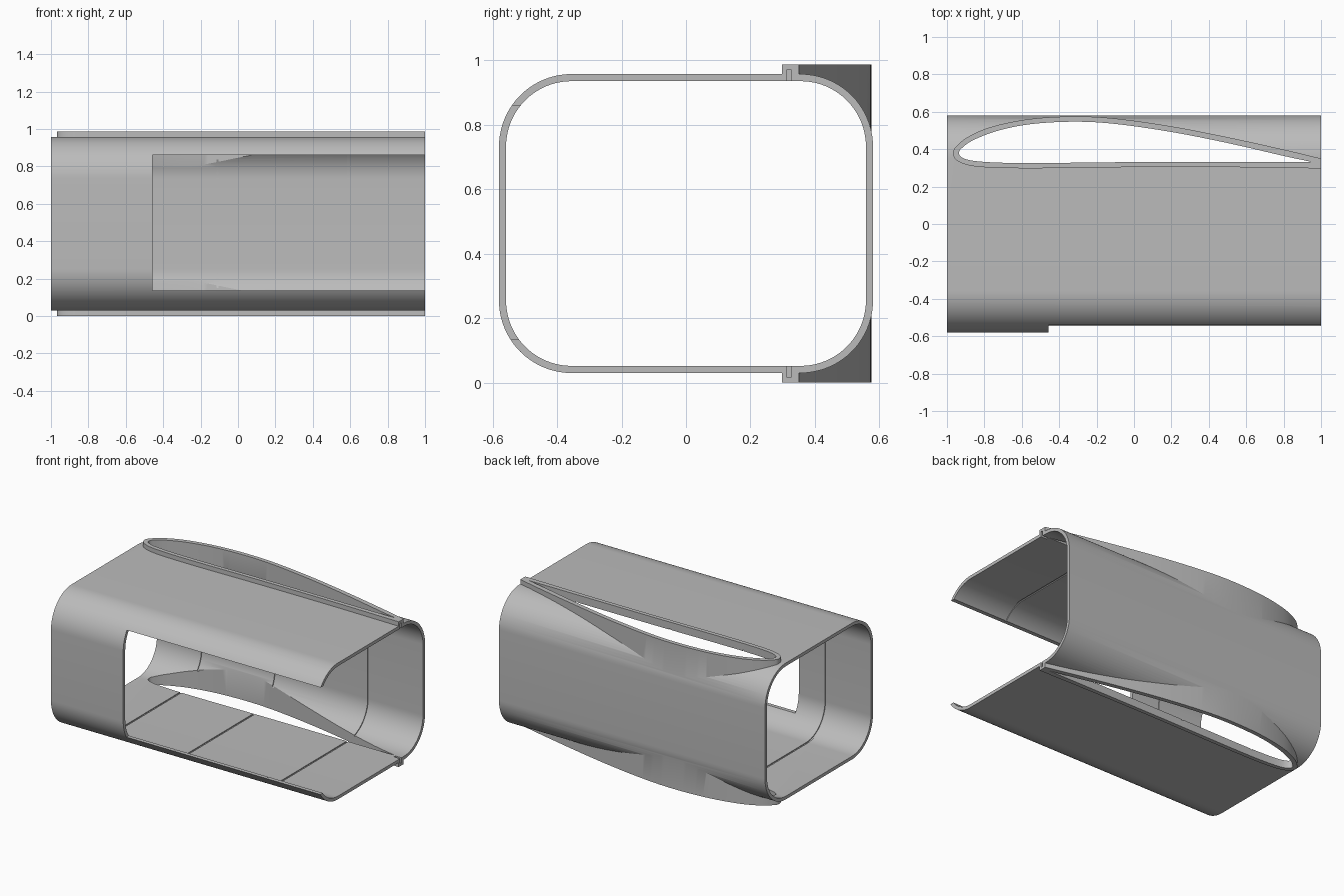
import bpy, bmesh, math
from mathutils import Vector

cube = bpy.data.objects.get("Cube")
if cube:
    bpy.data.objects.remove(cube, do_unlink=True)

grey = bpy.data.materials.new("plain grey")
grey.use_nodes = True
colour = (0.5, 0.5, 0.5, 1)
grey.diffuse_color = colour
grey.node_tree.nodes["Principled BSDF"].inputs["Base Color"].default_value = colour

Y_HALF, Z_LOW, Z_HIGH, RADIUS, WALL = 0.58, 0.03, 0.957, 0.225, 0.022
Z_MID = (Z_LOW + Z_HIGH) / 2


def prism(name, ring, lo, hi, along_x=False):
    """Closed outline extruded along x (outline in y, z) or z (outline in x, y)."""
    bm = bmesh.new()
    place = (lambda p, t: (t, p[0], p[1])) if along_x else (lambda p, t: (p[0], p[1], t))
    face = bm.faces.new([bm.verts.new(place(p, lo)) for p in ring])
    out = bmesh.ops.extrude_face_region(bm, geom=[face])
    verts = [g for g in out["geom"] if isinstance(g, bmesh.types.BMVert)]
    shift = Vector((hi - lo, 0, 0)) if along_x else Vector((0, 0, hi - lo))
    bmesh.ops.translate(bm, verts=verts, vec=shift)
    bmesh.ops.recalc_face_normals(bm, faces=bm.faces)
    mesh = bpy.data.meshes.new(name)
    bm.to_mesh(mesh)
    bm.free()
    mesh.materials.append(grey)
    ob = bpy.data.objects.new(name, mesh)
    bpy.context.collection.objects.link(ob)
    return ob


def box(name, x, y, z):
    ring = [(x[0], y[0]), (x[1], y[0]), (x[1], y[1]), (x[0], y[1])]
    return prism(name, ring, z[0], z[1])


def rounded(inset, steps=20):
    """Rounded rectangle section of the tube, shrunk by inset."""
    r, pts = RADIUS - inset, []
    cy, cz = Y_HALF - RADIUS, (Z_HIGH - Z_LOW) / 2 - RADIUS
    for q, (sy, sz) in enumerate([(1, 1), (-1, 1), (-1, -1), (1, -1)]):
        for i in range(steps + 1):
            a = math.pi / 2 * (q + i / steps)
            pts.append((sy * cy + r * math.cos(a), Z_MID + sz * cz + r * math.sin(a)))
    return pts


def smooth_path(points, steps=8):
    """Catmull-Rom curve through the points, ends included."""
    p = [Vector(q) for q in points]
    p = [2 * p[0] - p[1]] + p + [2 * p[-1] - p[-2]]
    path = []
    for a, b, c, d in zip(p, p[1:], p[2:], p[3:]):
        for i in range(steps):
            t = i / steps
            path.append(0.5 * (2 * b + (c - a) * t + (2 * a - 5 * b + 4 * c - d) * t ** 2
                               + (3 * b - a - 3 * c + d) * t ** 3))
    return path + [p[-2]]


def combine(target, other, operation):
    mod = target.modifiers.new("join", "BOOLEAN")
    mod.operation, mod.solver, mod.object = operation, "EXACT", other
    bpy.context.view_layer.objects.active = target
    bpy.ops.object.modifier_apply(modifier=mod.name)
    bpy.data.objects.remove(other, do_unlink=True)


# Wing-shaped outlines: outer wall and the opening inside it
wing_outer = smooth_path([
    (1.1, 0.325), (1, 0.35), (0.8, 0.398), (0.5, 0.464), (0.2, 0.522), (-0.1, 0.564),
    (-0.32, 0.575), (-0.55, 0.562), (-0.75, 0.523), (-0.88, 0.47), (-0.95, 0.415),
    (-0.967, 0.38), (-0.95, 0.342), (-0.88, 0.313), (-0.75, 0.301), (-0.5, 0.298),
    (0, 0.304), (0.5, 0.304), (1, 0.297), (1.1, 0.295)])
wing_inner = smooth_path([
    (0.945, 0.333), (0.8, 0.364), (0.5, 0.433), (0.2, 0.492), (-0.1, 0.535),
    (-0.32, 0.547), (-0.55, 0.534), (-0.73, 0.498), (-0.86, 0.448), (-0.92, 0.406),
    (-0.936, 0.38), (-0.92, 0.356), (-0.86, 0.338), (-0.72, 0.328), (-0.5, 0.326),
    (0, 0.331), (0.5, 0.332), (0.945, 0.332)])

# Tube with the wing-shaped rims rising from its top and bottom
shell = prism("tube_shell", rounded(0), -1, 1, along_x=True)
combine(shell, prism("wing_rim", wing_outer, 0, 0.987), "UNION")
combine(shell, box("end_trim", (1, 1.3), (-1, 1), (-0.5, 1.5)), "DIFFERENCE")
combine(shell, prism("tube_bore", rounded(WALL), -1.2, 1.2, along_x=True), "DIFFERENCE")
combine(shell, prism("wing_opening", wing_inner, -0.2, 1.2), "DIFFERENCE")

# Front window, open at the left end
combine(shell, box("window", (-0.457, 1.2), (-0.8, -0.3), (0.136, 0.86)), "DIFFERENCE")

# Fine seams around the inside
for x in (-0.66, -0.11, 0.59):
    seam = prism("seam", rounded(WALL - 0.006), x - 0.006, x + 0.006, along_x=True)
    combine(shell, seam, "DIFFERENCE")

# Narrow slots in the trailing ends of the rims
for z in ((0.92, 0.97), (0.017, 0.067)):
    combine(shell, box("slot", (0.955, 1.1), (0.311, 0.327), z), "DIFFERENCE")

bpy.ops.object.select_all(action="DESELECT")
shell.select_set(True)
bpy.context.view_layer.objects.active = shell
bpy.ops.object.shade_smooth_by_angle(angle=math.radians(25))
